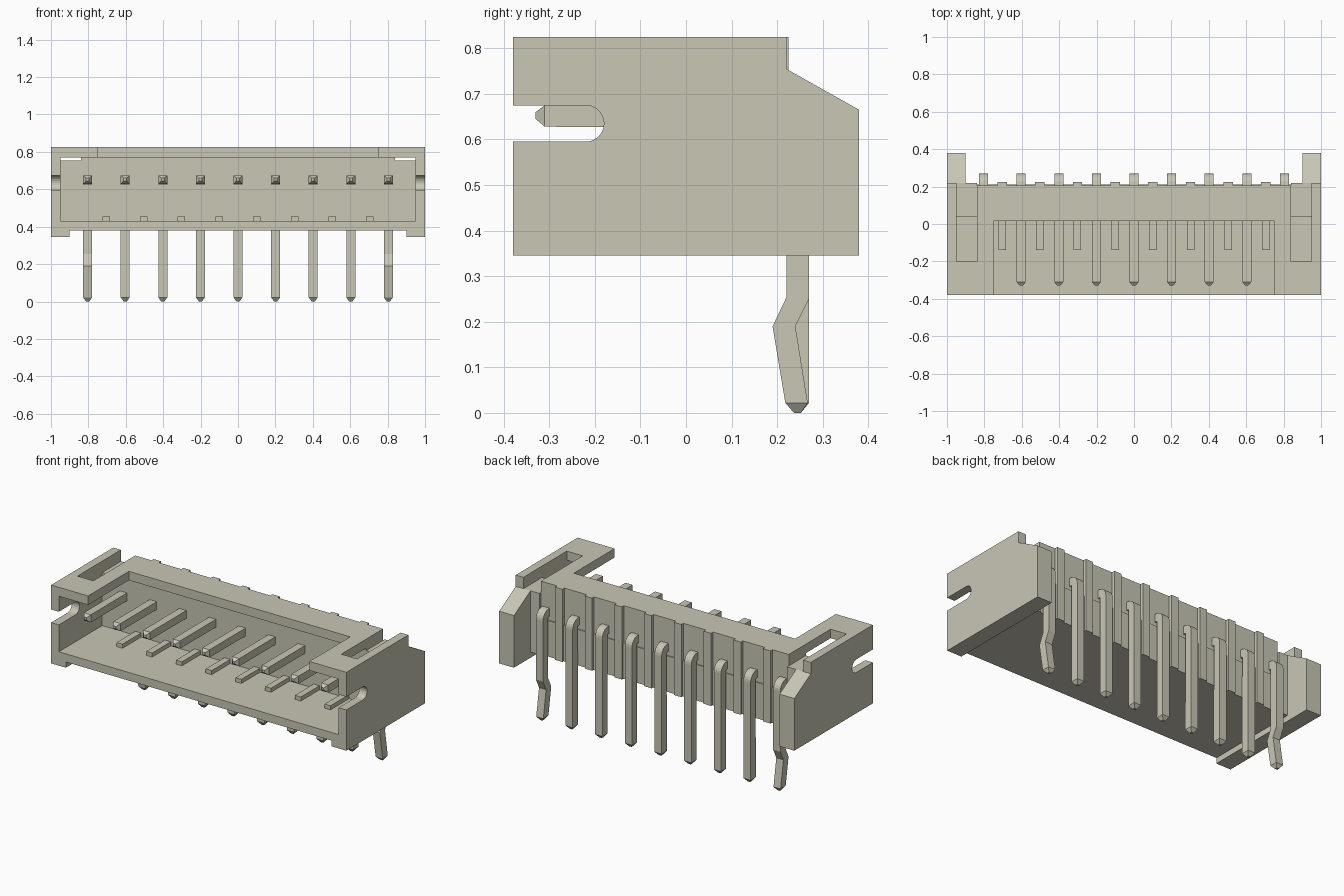
import bpy, math

if "Cube" in bpy.data.objects:
    bpy.data.objects.remove(bpy.data.objects["Cube"], do_unlink=True)

ivory = bpy.data.materials.new("ivory_plastic")
ivory.use_nodes = True
COLOR = (0.58, 0.57, 0.46, 1)
ivory.diffuse_color = COLOR
ivory.node_tree.nodes["Principled BSDF"].inputs["Base Color"].default_value = COLOR


def add_mesh(name, verts, faces):
    mesh = bpy.data.meshes.new(name)
    mesh.from_pydata(verts, [], faces)
    mesh.materials.append(ivory)
    obj = bpy.data.objects.new(name, mesh)
    bpy.context.collection.objects.link(obj)
    # Make every face point outwards
    import bmesh
    bm = bmesh.new()
    bm.from_mesh(mesh)
    bmesh.ops.recalc_face_normals(bm, faces=bm.faces)
    bm.to_mesh(mesh)
    bm.free()
    return obj


def extrude_x(name, profile, x0, x1):
    """Extrude a closed (y, z) profile along x."""
    n = len(profile)
    verts = [(x, y, z) for x in (x0, x1) for y, z in profile]
    faces = [tuple(range(n)), tuple(range(n, 2 * n))]
    faces += [(i, (i + 1) % n, n + (i + 1) % n, n + i) for i in range(n)]
    return add_mesh(name, verts, faces)


def box(name, x, y, z):
    return extrude_x(name, [(y[0], z[0]), (y[1], z[0]), (y[1], z[1]), (y[0], z[1])], *x)


def pin(name, x, stations):
    """Skin a square bar through (outer point, inner point, half width) stations."""
    verts, faces = [], []
    for (ya, za), (yb, zb), w in stations:
        verts += [(x - w, ya, za), (x + w, ya, za), (x + w, yb, zb), (x - w, yb, zb)]
    for s in range(len(stations) - 1):
        a = 4 * s
        faces += [(a + i, a + (i + 1) % 4, a + 4 + (i + 1) % 4, a + 4 + i) for i in range(4)]
    faces += [(0, 1, 2, 3), tuple(range(len(verts) - 4, len(verts)))]
    return add_mesh(name, verts, faces)


FRONT, BACK, WING = -0.38, 0.205, 0.38
BASE, TOP = 0.38, 0.825
FOOT, ROOF = 0.345, 0.77

# Housing centre: floor, back wall, roof beam
box("floor", (-0.95, 0.95), (FRONT, 0.04), (BASE, 0.43))
box("back_wall", (-0.84, 0.84), (0.04, BACK), (BASE, TOP))
box("roof_beam", (-0.84, 0.84), (0.015, 0.04), (ROOF, TOP))
box("back_lower_panel", (-0.86, 0.86), (BACK, 0.212), (BASE, 0.6))

# Side wall profile with a round-ended slot open to the front
slot_arc = [(-0.22 + 0.04 * math.sin(math.pi * i / 12),
             0.635 - 0.04 * math.cos(math.pi * i / 12)) for i in range(13)]
side_profile = [(FRONT, TOP), (0.22, TOP), (0.22, 0.755), (WING, 0.665),
                (WING, FOOT), (FRONT, FOOT), (FRONT, 0.595)]
side_profile += slot_arc + [(FRONT, 0.675)]
wing_profile = [(0.22, FOOT), (WING, FOOT), (WING, 0.665), (0.22, 0.755)]

# Ends of the housing, mirrored left and right
for side, s in (("left", 1), ("right", -1)):
    def span(a, b):
        return (s * a, s * b)
    extrude_x(side + "_side_wall", side_profile, *span(0.948, 1))
    extrude_x(side + "_wing", wing_profile, *span(0.9, 0.948))
    box(side + "_foot", span(0.9, 0.948), (FRONT, 0.22), (FOOT, BASE))
    box(side + "_back_corner", span(0.84, 0.948), (0.04, 0.22), (BASE, 0.755))
    box(side + "_roof", span(0.75, 0.84), (FRONT, 0.015), (ROOF, TOP))
    box(side + "_roof_front", span(0.84, 0.948), (FRONT, -0.2), (ROOF, TOP))

# Ribs between the pins, inside on the floor and outside on the back
for i in range(8):
    x = -0.705 + i * 1.41 / 7
    box("floor_rib", (x - 0.02, x + 0.02), (-0.14, 0.04), (0.43, 0.455))
    box("back_rib", (x - 0.025, x + 0.025), (BACK, 0.225), (BASE, TOP))

# Bent pins: tapered tip, straight bar, rounded bend, leg
W = 0.024
head = [((-0.33, 0.66), (-0.33, 0.645), 0.008), ((-0.31, 0.675), (-0.31, 0.628), W)]
for i in range(7):
    a = math.radians(90 - 15 * i)
    c, d = math.cos(a), math.sin(a)
    head.append(((0.215 + 0.055 * c, 0.62 + 0.055 * d),
                 (0.215 + 0.006 * c, 0.62 + 0.006 * d), W))
tip = [((0.252, 0), (0.237, 0), 0.008)]
straight_leg = [((0.27, 0.022), (0.22, 0.022), W)]
kinked_leg = [((0.27, 0.25), (0.221, 0.255), W), ((0.24, 0.19), (0.19, 0.19), W),
              ((0.267, 0.022), (0.218, 0.022), W)]
for i in range(9):
    outer = i in (0, 8)
    pin("kinked_pin" if outer else "straight_pin", -0.804 + i * 0.201,
        head + (kinked_leg if outer else straight_leg) + tip)
